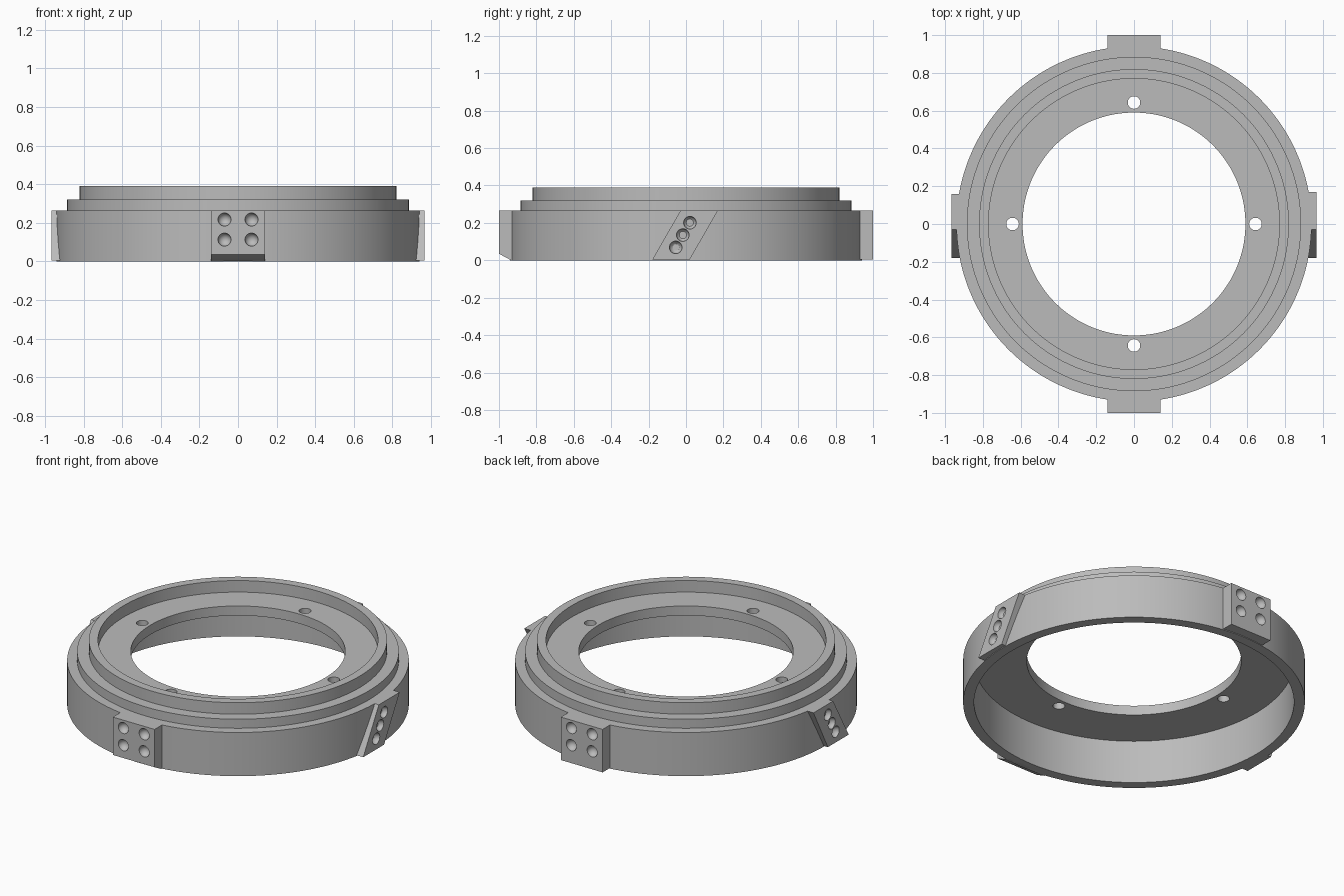
import bpy, bmesh
from math import cos, sin, pi, radians
from mathutils import Matrix, Vector

cube = bpy.data.objects.get("Cube")
if cube:
    bpy.data.objects.remove(cube)

grey = bpy.data.materials.new("plain grey")
grey.use_nodes = True
colour = (0.5, 0.5, 0.5, 1)
grey.diffuse_color = colour
grey.node_tree.nodes["Principled BSDF"].inputs["Base Color"].default_value = colour


def finish(name, bm):
    """Turn a bmesh into a named object."""
    bmesh.ops.recalc_face_normals(bm, faces=bm.faces[:])
    mesh = bpy.data.meshes.new(name)
    bm.to_mesh(mesh)
    bm.free()
    mesh.materials.append(grey)
    obj = bpy.data.objects.new(name, mesh)
    bpy.context.collection.objects.link(obj)
    return obj


def select(obj):
    bpy.ops.object.select_all(action='DESELECT')
    obj.select_set(True)
    bpy.context.view_layer.objects.active = obj


def lathe(name, profile, steps=144):
    """Spin a closed (radius, height) profile around z."""
    bm = bmesh.new()
    rings = []
    for i in range(steps):
        a = 2 * pi * i / steps
        rings.append([bm.verts.new((r * cos(a), r * sin(a), z)) for r, z in profile])
    n = len(profile)
    for i in range(steps):
        a, b = rings[i], rings[(i + 1) % steps]
        for j in range(n):
            k = (j + 1) % n
            bm.faces.new((a[j], b[j], b[k], a[k]))
    return finish(name, bm)


def prism(name, yz, x0, x1):
    """Extrude a (y, z) outline along x."""
    bm = bmesh.new()
    face = bm.faces.new([bm.verts.new((x0, y, z)) for y, z in yz])
    out = bmesh.ops.extrude_face_region(bm, geom=[face])
    verts = [v for v in out["geom"] if isinstance(v, bmesh.types.BMVert)]
    bmesh.ops.translate(bm, vec=(x1 - x0, 0, 0), verts=verts)
    return finish(name, bm)


def cut(obj, cutter):
    """Subtract the cutter, then throw it away."""
    cutter.hide_render = True
    mod = obj.modifiers.new("holes", 'BOOLEAN')
    mod.operation = 'DIFFERENCE'
    mod.solver = 'EXACT'
    mod.object = cutter
    select(obj)
    bpy.ops.object.modifier_apply(modifier=mod.name)
    bpy.data.objects.remove(cutter)


def smooth(obj):
    select(obj)
    bpy.ops.object.shade_smooth_by_angle(angle=radians(30))


def dimples(obj, points, radius=0.034):
    """Sink rounded blind holes into a pad face."""
    bm = bmesh.new()
    for p in points:
        bmesh.ops.create_uvsphere(bm, u_segments=24, v_segments=12, radius=radius,
                                  matrix=Matrix.Translation(Vector(p)))
    cut(obj, finish("dimple_cutter", bm))
    smooth(obj)


# Stepped ring with a recessed inner flange and a hollow underside
TOP = 0.265
ring = lathe("stepped_ring", [
    (0.88, 0), (0.94, 0), (0.94, TOP), (0.885, TOP), (0.885, 0.32), (0.82, 0.32),
    (0.82, 0.39), (0.77, 0.39), (0.77, 0.32), (0.59, 0.32), (0.59, 0.262), (0.88, 0.262)])

# Four screw holes through the flange
bm = bmesh.new()
for i in range(4):
    a = i * pi / 2
    spot = Matrix.Translation((0.643 * cos(a), 0.643 * sin(a), 0.29))
    bmesh.ops.create_cone(bm, cap_ends=True, segments=32, radius1=0.033,
                          radius2=0.033, depth=0.2, matrix=spot)
cut(ring, finish("screw_hole_cutter", bm))
smooth(ring)

# Square pads front and back; the front one has a chamfered foot
W = 0.14
front = prism("front_pad", [(-0.9, 0), (-0.935, 0), (-1, 0.035), (-1, TOP), (-0.9, TOP)], -W, W)
back = prism("back_pad", [(0.9, 0.004), (1, 0.004), (1, TOP), (0.9, TOP)], -W, W)
for pad, y in ((front, -1), (back, 1)):
    dimples(pad, [(x, y, z) for x in (-0.07, 0.07) for z in (0.113, 0.217)])

# Slanted pads on both sides, leaning toward the back
for name, side, shift in (("left_pad", 1, 0), ("right_pad", -1, -0.012)):
    outline = [(-0.18, 0.004), (0.02, 0.004), (0.17 + shift, TOP), (-0.03, TOP)]
    pad = prism(name, outline, side * 0.905, side * 0.967)
    dimples(pad, [(side * 0.967, -0.017 + 0.038 * k, 0.135 + 0.066 * k) for k in (-1, 0, 1)])
